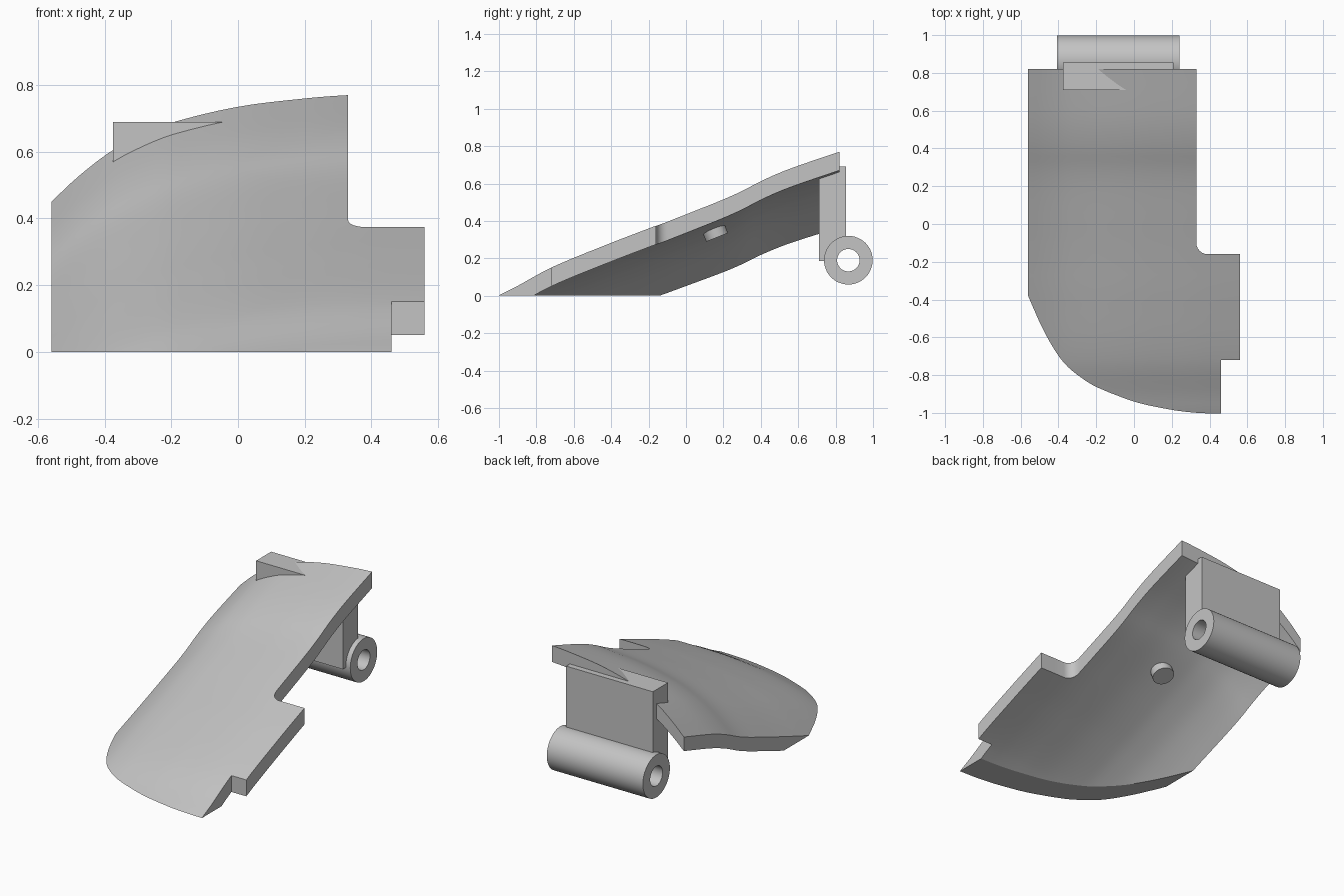
import bpy, bmesh, math
from mathutils import Matrix

if "Cube" in bpy.data.objects:
    bpy.data.objects.remove(bpy.data.objects["Cube"])

grey = bpy.data.materials.new("plain grey")
grey.use_nodes = True
COLOR = (0.55, 0.55, 0.55, 1)
grey.diffuse_color = COLOR
grey.node_tree.nodes["Principled BSDF"].inputs["Base Color"].default_value = COLOR


def finish(name, bm):
    bmesh.ops.recalc_face_normals(bm, faces=bm.faces)
    mesh = bpy.data.meshes.new(name)
    bm.to_mesh(mesh)
    bm.free()
    mesh.materials.append(grey)
    obj = bpy.data.objects.new(name, mesh)
    bpy.context.collection.objects.link(obj)
    bpy.ops.object.select_all(action='DESELECT')
    obj.select_set(True)
    bpy.context.view_layer.objects.active = obj
    bpy.ops.object.shade_smooth_by_angle(angle=math.radians(20))
    return obj


def curve(points, t):
    """Smooth interpolation through a short list of (t, value) points."""
    def slope(i):
        a, b = points[max(i - 1, 0)], points[min(i + 1, len(points) - 1)]
        return (b[1] - a[1]) / (b[0] - a[0])
    i = 0
    while i < len(points) - 2 and t > points[i + 1][0]:
        i += 1
    (t0, v0), (t1, v1) = points[i], points[i + 1]
    h = t1 - t0
    u = (t - t0) / h
    return (v0 * (1 + 2 * u) * (1 - u) ** 2 + slope(i) * h * u * (1 - u) ** 2
            + v1 * u * u * (3 - 2 * u) + slope(i + 1) * h * u * u * (u - 1))


def steps(a, b, n):
    return [a + (b - a) * i / n for i in range(n)]


# Lengthwise ridge profile and sideways fall-off of the shell
RIDGE = [(-1.1, -.06), (-1, 0), (-.915, .042), (-.72, .148), (-.4, .28), (-.16, .372),
         (0, .435), (.2, .515), (.3, .56), (.4, .612), (.5, .657), (.6, .695), (.82, .77)]
FALL = [(-.56, -.32), (-.48, -.245), (-.38, -.168), (-.28, -.115), (-.19, -.08),
        (0, -.035), (.2, -.01), (.33, 0), (.46, .003), (.56, .003)]
EDGE, TAB, NOTCH, FILLET = .33, .46, -.10, .06


def top_height(x, y):
    return curve(RIDGE, y) + curve(FALL, x) * (.93 + .085 * y)


def thickness(x):
    return .1 + .045 * curve(FALL, x)


# Curved shell: masked grid, thickened downwards, trimmed flat at the ground
fillet_x = [EDGE + FILLET * (1 - math.cos(math.pi * i / 12)) for i in range(7)]
xs = steps(-.56, EDGE, 32) + fillet_x + [TAB, .56]
ys = steps(-1.1, -.72, 10) + steps(-.72, -.22, 10) + [-.22] + steps(NOTCH, .82, 28) + [.82]

bm = bmesh.new()
grid = {}


def vert(i, j):
    if (i, j) not in grid:
        x, y = xs[i], ys[j]
        if x > EDGE and abs(y - NOTCH) < 1e-5:      # rounded inner corner
            reach = max(EDGE + FILLET - x, 0)
            y -= math.sqrt(FILLET ** 2 - reach ** 2)
        grid[i, j] = bm.verts.new((x, y, top_height(x, y)))
    return grid[i, j]


for i in range(len(xs) - 1):
    for j in range(len(ys) - 1):
        xc, yc = (xs[i] + xs[i + 1]) / 2, (ys[j] + ys[j + 1]) / 2
        if (xc > EDGE and yc > NOTCH) or (xc > TAB and yc < -.72):
            continue
        bm.faces.new((vert(i, j), vert(i + 1, j), vert(i + 1, j + 1), vert(i, j + 1)))

lower = bmesh.ops.extrude_face_region(bm, geom=bm.faces[:], use_keep_orig=True)
for v in lower["geom"]:
    if isinstance(v, bmesh.types.BMVert):
        v.co.z -= thickness(v.co.x)
bmesh.ops.recalc_face_normals(bm, faces=bm.faces)
bmesh.ops.bisect_plane(bm, geom=bm.verts[:] + bm.edges[:] + bm.faces[:], dist=1e-6,
                       plane_co=(0, 0, 0), plane_no=(0, 0, 1), clear_inner=True)
bmesh.ops.edgeloop_fill(bm, edges=[e for e in bm.edges if e.is_boundary])
finish("curved_shell", bm)

# Hinge bracket: upright block joining shell and barrel, stopping short of the bore
bm = bmesh.new()
section = [(.71, .69), (.71, .185), (.745, .185), (.765, .26), (.82, .305), (.855, .31), (.855, .69)]
face = bm.faces.new([bm.verts.new((-.375, y, z)) for y, z in section])
out = bmesh.ops.extrude_face_region(bm, geom=[face], use_keep_orig=True)
bmesh.ops.translate(bm, vec=(.585, 0, 0),
                    verts=[v for v in out["geom"] if isinstance(v, bmesh.types.BMVert)])
finish("hinge_bracket", bm)

# Hinge barrel: revolved tube with an open bore
bm = bmesh.new()
ring = [bm.verts.new((x, .868, .19 + r)) for x, r in
        [(-.408, .06), (-.408, .13), (.24, .13), (.24, .06)]]
edges = [bm.edges.new((ring[k], ring[(k + 1) % 4])) for k in range(4)]
bmesh.ops.spin(bm, geom=ring + edges, cent=(0, .868, .19), axis=(1, 0, 0),
               angle=math.tau, steps=48, use_merge=True)
bmesh.ops.remove_doubles(bm, verts=bm.verts, dist=1e-5)
finish("hinge_barrel", bm)

# Small locating peg under the shell, square to its slope
bm = bmesh.new()
bmesh.ops.create_cone(bm, cap_ends=True, segments=32, radius1=.063, radius2=.063, depth=.09,
                      matrix=Matrix.Translation((-.08, .15, .354)) @ Matrix.Rotation(.38, 4, 'X'))
finish("locating_peg", bm)
